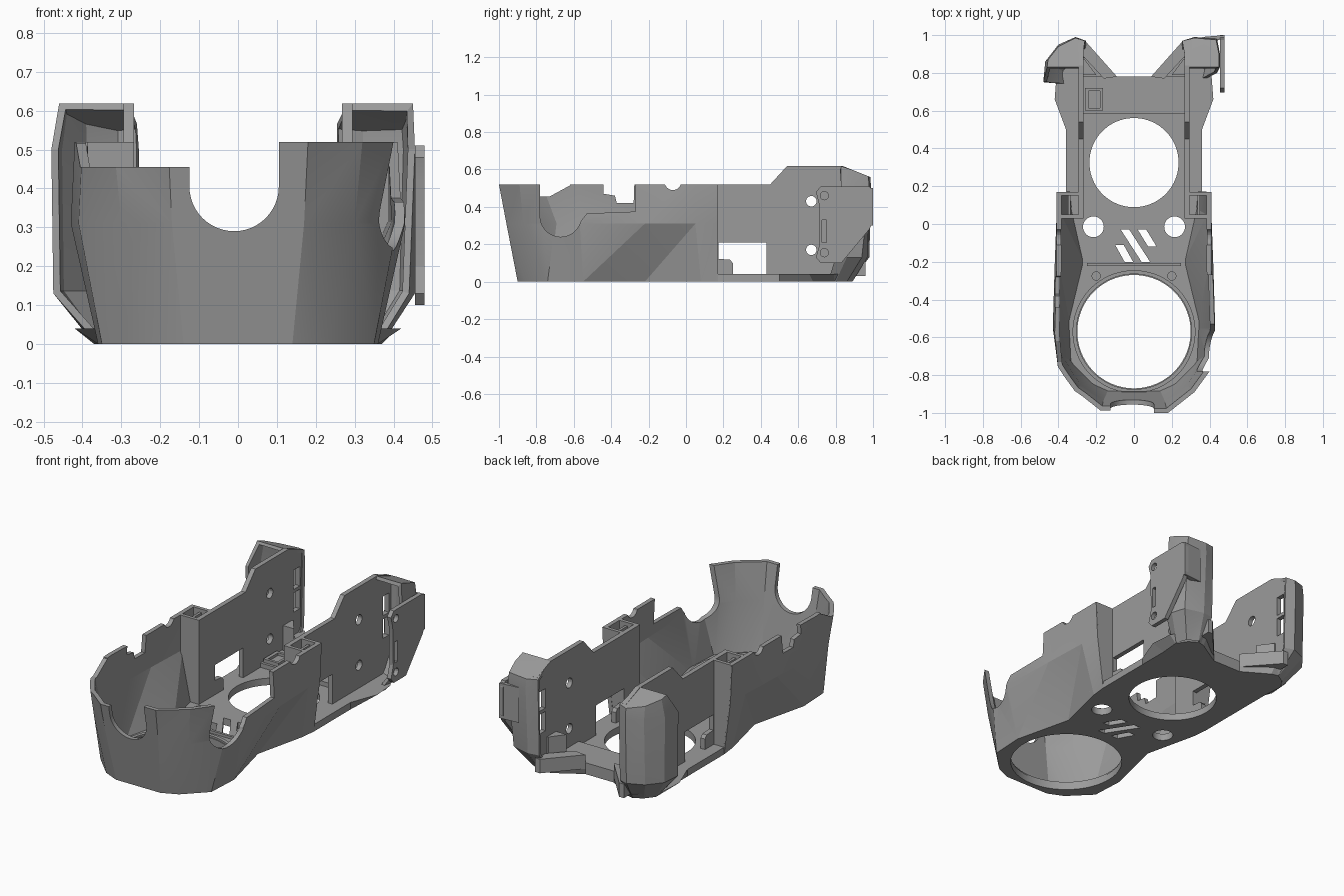
import bpy, bmesh, math

if "Cube" in bpy.data.objects:
    bpy.data.objects.remove(bpy.data.objects["Cube"])

grey = bpy.data.materials.new("mid_grey")
grey.use_nodes = True
grey.diffuse_color = (0.33, 0.33, 0.33, 1)
grey.node_tree.nodes["Principled BSDF"].inputs["Base Color"].default_value = (0.33, 0.33, 0.33, 1)
parts = []


def finish(name, bm, recalc=True):
    if recalc:
        bmesh.ops.recalc_face_normals(bm, faces=bm.faces)
    me = bpy.data.meshes.new(name)
    bm.to_mesh(me)
    bm.free()
    me.materials.append(grey)
    ob = bpy.data.objects.new(name, me)
    bpy.context.scene.collection.objects.link(ob)
    parts.append(ob)
    return ob


def prism(name, pts, axis, lo, hi):
    """Extrude a 2D outline along an axis."""
    place = {"x": lambda p, t: (t, p[0], p[1]),
             "y": lambda p, t: (p[0], t, p[1]),
             "z": lambda p, t: (p[0], p[1], t)}[axis]
    bm = bmesh.new()
    a = [bm.verts.new(place(p, lo)) for p in pts]
    b = [bm.verts.new(place(p, hi)) for p in pts]
    bm.faces.new(a)
    bm.faces.new(b)
    for i in range(len(pts)):
        j = (i + 1) % len(pts)
        bm.faces.new((a[i], a[j], b[j], b[i]))
    return finish(name, bm)


def arc(cx, cy, r, a0=0, a1=360, n=48):
    full = a1 - a0 == 360
    steps = n if full else n + 1
    return [(cx + r * math.cos(math.radians(a0 + (a1 - a0) * i / n)),
             cy + r * math.sin(math.radians(a0 + (a1 - a0) * i / n))) for i in range(steps)]


def rect(x0, y0, x1, y1):
    return [(x0, y0), (x1, y0), (x1, y1), (x0, y1)]


def bake(ob):
    dg = bpy.context.evaluated_depsgraph_get()
    me = bpy.data.meshes.new_from_object(ob.evaluated_get(dg))
    ob.modifiers.clear()
    ob.data = me


def cut(ob, cutters):
    for c in cutters:
        m = ob.modifiers.new("cut", "BOOLEAN")
        m.operation, m.solver, m.object = "DIFFERENCE", "EXACT", c
    bake(ob)
    for c in cutters:
        parts.remove(c)
        bpy.data.objects.remove(c)


def skin(name, rings, thick, roof=None):
    """Faceted open wall through stacked paths, thickened inward."""
    bm = bmesh.new()
    rows = [[bm.verts.new(p) for p in r] for r in rings]
    for lower, upper in zip(rows, rows[1:]):
        for i in range(len(lower) - 1):
            bm.faces.new((lower[i], lower[i + 1], upper[i + 1], upper[i]))
    if roof:
        bm.faces.new(rows[-1] + [bm.verts.new(roof)])
    bmesh.ops.triangulate(bm, faces=bm.faces)
    ob = finish(name, bm, recalc=False)
    m = ob.modifiers.new("thick", "SOLIDIFY")
    m.thickness, m.offset, m.use_even_offset = thick, -1, True
    bake(ob)
    return ob


def both(half):
    """Mirror a half path that starts at the front centre."""
    return [(-x, y) for x, y in reversed(half)] + half


# Faceted front basin
bottom = [(.14, -.9), (.23, -.86), (.35, -.74), (.36, -.55), (.28, -.22), (.35, .08), (.36, .17)]
middle = [(.17, -.96), (.3, -.87), (.41, -.7), (.43, -.55), (.42, -.22), (.41, .05), (.4, .17)]
top = [(.18, -1), (.32, -.89), (.4, -.78), (.42, -.58), (.41, -.25), (.41, .05), (.41, .17)]
basin = skin("front_basin", [[(x, y, z) for x, y in both(h)]
                             for h, z in ((bottom, 0), (middle, .31), (top, .52))], .025)
for v in basin.data.vertices:
    if v.co.z < .08:
        v.co.z = 0
    elif v.co.z > .44:
        v.co.z = .52
cut(basin, [
    prism("cut_front", [(-.125, .7)] + arc(-.01, .405, .115, 180, 360, 24) + [(.105, .7)], "y", -1.2, -.7),
    prism("cut_left", [(-.78, .7)] + arc(-.67, .35, .11, 180, 345, 24)
          + [(-.53, .365), (-.27, .375), (-.27, .7)], "x", .2, .7),
    prism("cut_right_front", [(-1.2, .7), (-1.2, .455), (-.73, .455), (-.62, .515), (-.6, .7)], "x", -.7, -.06),
    prism("cut_right_step", [(-.44, .7), (-.44, .47), (-.38, .46), (-.37, .42), (-.28, .42), (-.27, .7)],
          "x", -.7, -.2),
    prism("cut_dip", arc(-.07, .535, .045, n=24), "x", -.7, .7),
])

# Floor plate with chamfered rear edge
rear_low = [(.36, .5), (.36, .68), (.37, .79), (.33, .85), (.28, .88), (.24, .87), (.09, .78)]
rear_high = [(.36, .5), (.42, .66), (.41, .79), (.36, .87), (.3, .91), (.24, .9), (.09, .78)]
bm = bmesh.new()
loops = [[bm.verts.new((x, y, z)) for x, y in both(bottom + r)] for r, z in ((rear_low, 0), (rear_high, .04))]
for loop in loops:
    bm.faces.new(loop)
for i in range(len(loops[0])):
    j = (i + 1) % len(loops[0])
    bm.faces.new((loops[0][i], loops[0][j], loops[1][j], loops[1][i]))
floor = finish("floor_plate", bm)
holes = [prism("hole", arc(0, -.57, .3, n=96), "z", -.1, .2),
         prism("hole", arc(0, .325, .236, n=80), "z", -.1, .2)]
for s in (-1, 1):
    holes.append(prism("hole", arc(s * .215, -.015, .055, n=32), "z", -.1, .2))
    holes.append(prism("hole", arc(s * .2, -.275, .022, n=20), "z", .03, .2))
for x0, y0, x1, y1 in ((-.1, -.11, -.05, -.2), (-.07, -.03, .04, -.2), (.02, -.03, .075, -.12)):
    holes.append(prism("slot", [(x0, y0), (x1, y1), (x1 + .045, y1), (x0 + .045, y0)], "z", -.1, .2))
cut(floor, holes)

# Raised seat around the large opening, rear cross band and a small block on it
seat = prism("opening_seat", arc(0, -.57, .325, n=96), "z", .035, .05)
cut(seat, [prism("hole", arc(0, -.57, .305, n=96), "z", 0, .2)])
prism("rear_cross_band", rect(-.27, .585, .27, .78), "z", .03, .065)
frame = prism("band_frame", rect(-.26, .6, -.165, .72), "z", .05, .085)
cut(frame, [prism("hole", rect(-.24, .615, -.18, .705), "z", .07, .2)])
prism("front_tab", rect(-.065, -.905, .065, -.885), "z", .04, .07)
prism("deck_ridge", rect(-.25, -.222, .25, -.207), "z", .035, .055)

# Tall side walls with window, ramp, screw holes and rear slots
wall = [(.03, .02), (.25, .02), (.25, .1), (.235, .118), (.175, .122), (.175, .21), (.43, .21), (.43, .02),
        (.87, .02), (.96, .13), (.96, .57), (.84, .618), (.54, .618), (.45, .52), (.03, .52)]
for s, side in ((1, "left"), (-1, "right")):
    ob = prism(side + "_side_wall", wall, "x", s * .268, s * .295)
    cut(ob, [prism("hole", arc(.67, z, .028, n=24), "x", s * .2, s * .4) for z in (.17, .43)]
        + [prism("slot", rect(.885, z, .94, z + .11), "x", s * .2, s * .4) for z in (.24, .37)])

    # Pocket panels joining the wall to the basin
    prism(side + "_pocket_end", [(s * x, z) for x, z in
          ((.27, .02), (.355, .02), (.395, .31), (.405, .52), (.27, .52))], "y", .15, .17)
    prism(side + "_pocket_front", [(s * x, z) for x, z in
          ((.268, .02), (.32, .02), (.39, .31), (.395, .52), (.268, .52))], "y", .03, .05)
    prism(side + "_pocket_rib", rect(s * .335, .04, s * .35, .16), "z", .04, .5)

    # Floor discs and rear corner brackets
    prism(side + "_disc", arc(s * .165, -.115, .05, n=32), "z", .035, .046)
    prism(side + "_rear_bracket", [(s * x, y) for x, y in
          ((.09, .78), (.25, .96), (.28, .96), (.28, .9), (.16, .77))], "z", .03, .11)
    prism(side + "_bracket_post", [(s * x, y) for x, y in
          ((.2, .79), (.26, .87), (.28, .87), (.28, .79))], "z", .05, .2)


# Hollow rear corner wings, squarer on the left
def wing(name, s, paths):
    rings = []
    for path, z in zip(paths, (0, .13, .5, .618)):
        ring = [(s * x, y, z - (max(0, y - .84) * .4 if z > .55 else 0)) for x, y in path]
        rings.append(ring if s > 0 else ring[::-1])
    if s > 0:
        skin(name, rings, .018, (.28, .83, .618))
    else:
        skin(name, rings, .018, (-.28, .83, .618))


wing("right_rear_wing", -1, [
    [(.36, .74), (.37, .8), (.33, .85), (.28, .88), (.25, .87)],
    [(.475, .75), (.465, .86), (.4, .94), (.31, .98), (.255, .96)],
    [(.48, .755), (.47, .86), (.4, .95), (.31, .99), (.255, .97)],
    [(.46, .83), (.455, .87), (.4, .94), (.31, .985), (.26, .97)]])
wing("left_rear_wing", 1, [
    [(.36, .76), (.37, .8), (.35, .86), (.29, .89), (.25, .87)],
    [(.44, .8), (.455, .86), (.43, .94), (.32, .97), (.255, .96)],
    [(.455, .83), (.455, .9), (.44, .98), (.32, .99), (.255, .97)],
    [(.45, .83), (.45, .9), (.435, .975), (.32, .985), (.255, .97)]])

# Screw flange on the left wing
flange = prism("left_screw_flange", [(.695, .13), (.72, .1), (.83, .1), (.98, .28), (1, .32), (1, .48), (.98, .51),
                                     (.72, .51), (.695, .48), (.71, .42), (.715, .2)], "x", .455, .48)
cut(flange, [prism("hole", arc(.74, z, .022, n=24), "x", .4, .6) for z in (.155, .46)]
    + [prism("slot", rect(.728, .21, .752, .33), "x", .4, .6)])
prism("left_flange_back", [(.42, .965), (.48, .985), (.48, 1), (.36, .99)], "z", .3, .5)

# Smooth round edges, keep facets crisp
bpy.ops.object.select_all(action="DESELECT")
for ob in parts:
    ob.select_set(True)
bpy.context.view_layer.objects.active = parts[0]
bpy.ops.object.shade_smooth_by_angle(angle=math.radians(15))
